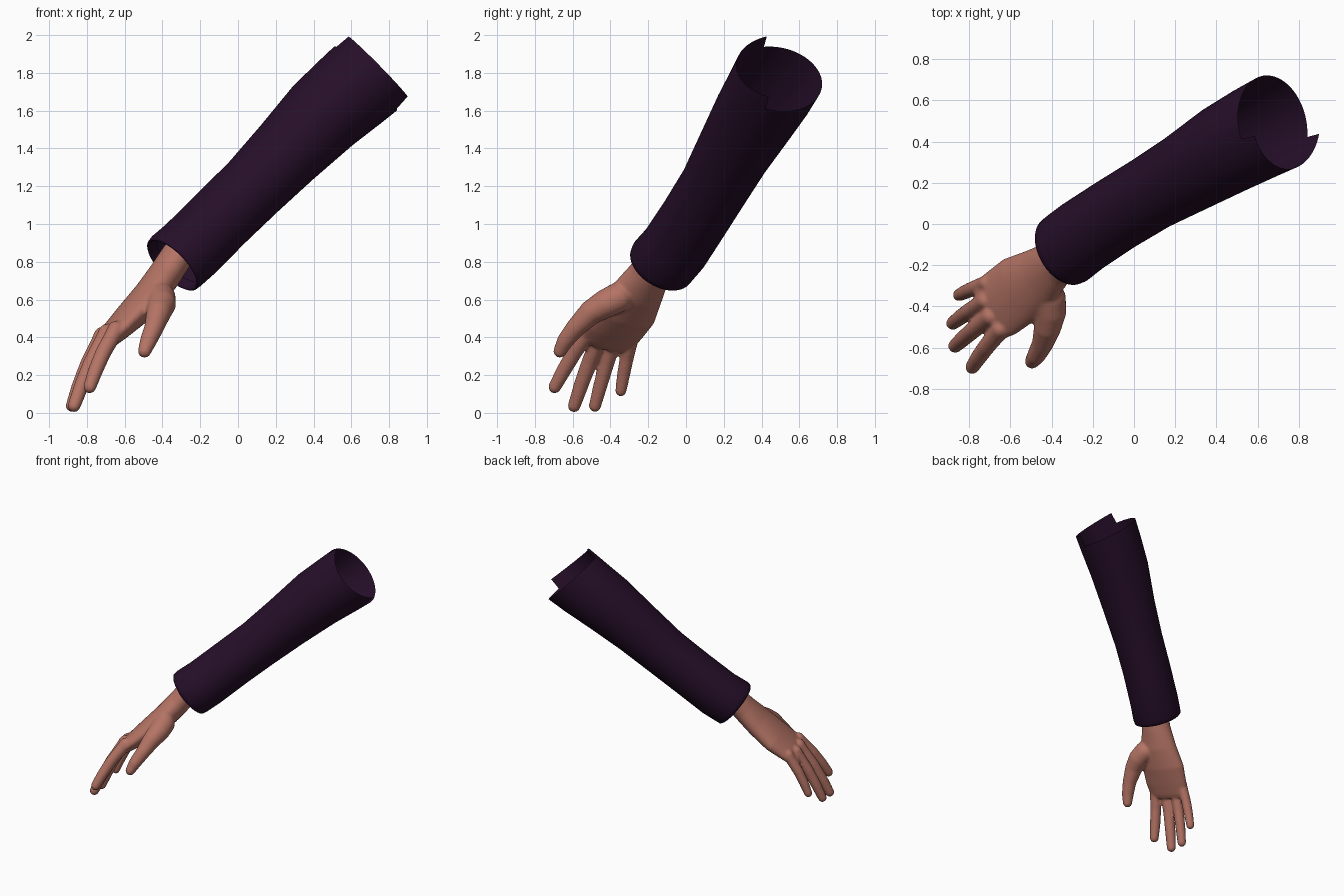
import bpy, bmesh, math
from mathutils import Vector as V

if "Cube" in bpy.data.objects:
    bpy.data.objects.remove(bpy.data.objects["Cube"])


def material(name, rgb):
    m = bpy.data.materials.new(name)
    m.diffuse_color = (*rgb, 1)
    m.use_nodes = True
    m.node_tree.nodes["Principled BSDF"].inputs["Base Color"].default_value = m.diffuse_color
    return m


def loft(bm, rings, cap=True):
    """Skin a list of closed rings of points."""
    loops = [[bm.verts.new(p) for p in ring] for ring in rings]
    n = len(loops[0])
    for a, b in zip(loops, loops[1:]):
        for i in range(n):
            j = (i + 1) % n
            bm.faces.new((a[i], a[j], b[j], b[i]))
    if cap:
        bm.faces.new(loops[0][::-1])
        bm.faces.new(loops[-1])


def ellipse(c, u, v, a, b, n=32):
    return [V(c) + u * a * math.cos(t) + v * b * math.sin(t)
            for t in (2 * math.pi * i / n for i in range(n))]


def finish(name, bm, mat):
    bmesh.ops.recalc_face_normals(bm, faces=bm.faces[:])
    me = bpy.data.meshes.new(name)
    bm.to_mesh(me)
    bm.free()
    me.materials.append(mat)
    me.polygons.foreach_set("use_smooth", [True] * len(me.polygons))
    ob = bpy.data.objects.new(name, me)
    bpy.context.collection.objects.link(ob)
    return ob


skin = material("skin", (0.46, 0.175, 0.13))
cloth = material("dark purple cloth", (0.019, 0.0045, 0.022))

# Sleeve: open tube with turned-in cuff and a stepped, ragged upper end
D = V((0.65, 0.39, 0.64)).normalized()
U = D.cross(V((0, 0, 1))).normalized()
W = D.cross(U)
N = 72
cuff = V((-0.345, -0.13, 0.785))
stations = [
    (cuff + D * 0.05, 0.160), (cuff + D * 0.004, 0.164), (cuff - D * 0.006, 0.172),
    (cuff, 0.180), (cuff + D * 0.03, 0.184),
    (V((-0.25, -0.06, 0.87)), 0.183), (V((-0.09, 0.045, 1.03)), 0.182),
    (V((0.08, 0.148, 1.195)), 0.184), (V((0.26, 0.25, 1.38)), 0.199),
    (V((0.45, 0.365, 1.575)), 0.222), (V((0.60, 0.445, 1.705)), 0.233),
]
rings = [ellipse(c, U, W, r, r, N) for c, r in stations]
end = []
for p in ellipse((0.69, 0.49, 1.785), U, W, 0.237, 0.237, N):
    dy = p.y - 0.42
    end.append(p + D * (0.045 + 0.4 * dy if dy < 0 else -0.045 + 0.27 * dy))
bm = bmesh.new()
loft(bm, rings + [end], cap=False)
finish("sleeve", bm, cloth)

# Hand frame: across the palm (towards thumb), along the hand, out of the palm
across = V((0.40, -0.89, 0.21)).normalized()
along = V((-0.6, -0.425, -0.677)).normalized()
out = across.cross(along).normalized()

# Palm and wrist
bm = bmesh.new()
palm = [
    ((-0.27, -0.10, 0.90), 0.105, 0.085), ((-0.33, -0.15, 0.82), 0.108, 0.086),
    ((-0.385, -0.195, 0.735), 0.115, 0.087), ((-0.46, -0.26, 0.63), 0.147, 0.086),
    ((-0.56, -0.322, 0.52), 0.172, 0.078), ((-0.645, -0.385, 0.435), 0.170, 0.063),
    ((-0.70, -0.42, 0.38), 0.158, 0.050), ((-0.72, -0.435, 0.355), 0.135, 0.035),
]
loft(bm, [ellipse(c, across, out, a, b) for c, a, b in palm])


def digit(points, radii):
    """Tapered round tube with a ball at its tip."""
    pts = [V(p) for p in points]
    rings = []
    for i, p in enumerate(pts):
        t = (pts[min(i + 1, len(pts) - 1)] - pts[max(i - 1, 0)]).normalized()
        u = (across - t * across.dot(t)).normalized()
        rings.append(ellipse(p, u, t.cross(u), radii[i], radii[i], 20))
    loft(bm, rings)
    for p, r in ((pts[0], radii[0]), (pts[-1], radii[-1])):
        ball = bmesh.ops.create_icosphere(bm, subdivisions=3, radius=r)
        bmesh.ops.translate(bm, verts=ball["verts"], vec=p)


# Four fingers: knuckle and tip, slightly arched between
for base, tip, r in [
    ((-0.665, -0.535, 0.405), (-0.785, -0.695, 0.137), 0.043),
    ((-0.715, -0.465, 0.385), (-0.868, -0.592, 0.037), 0.043),
    ((-0.740, -0.385, 0.370), (-0.880, -0.482, 0.037), 0.041),
    ((-0.735, -0.295, 0.370), (-0.850, -0.345, 0.117), 0.038),
]:
    b, t = V(base), V(tip)
    root = b - (t - b).normalized() * 0.05
    digit([root, b, b.lerp(t, 0.35) - out * 0.010, b.lerp(t, 0.7) - out * 0.008, t],
          [r, r * 1.02, r * 0.98, r * 0.92, r * 0.80])

# Thumb
digit([(-0.41, -0.36, 0.61), (-0.405, -0.43, 0.575), (-0.42, -0.505, 0.53),
       (-0.445, -0.585, 0.45), (-0.475, -0.64, 0.38), (-0.495, -0.667, 0.327)],
      [0.080, 0.077, 0.066, 0.052, 0.045, 0.036])

# Fuse into one soft hand
hand = finish("hand", bm, skin)
bpy.context.view_layer.objects.active = hand
hand.select_set(True)
rm = hand.modifiers.new("fuse", "REMESH")
rm.mode = "VOXEL"
rm.voxel_size = 0.009
rm.use_smooth_shade = True
sm = hand.modifiers.new("soften", "SMOOTH")
sm.factor = 0.5
sm.iterations = 8
for m in ("fuse", "soften"):
    bpy.ops.object.modifier_apply(modifier=m)
